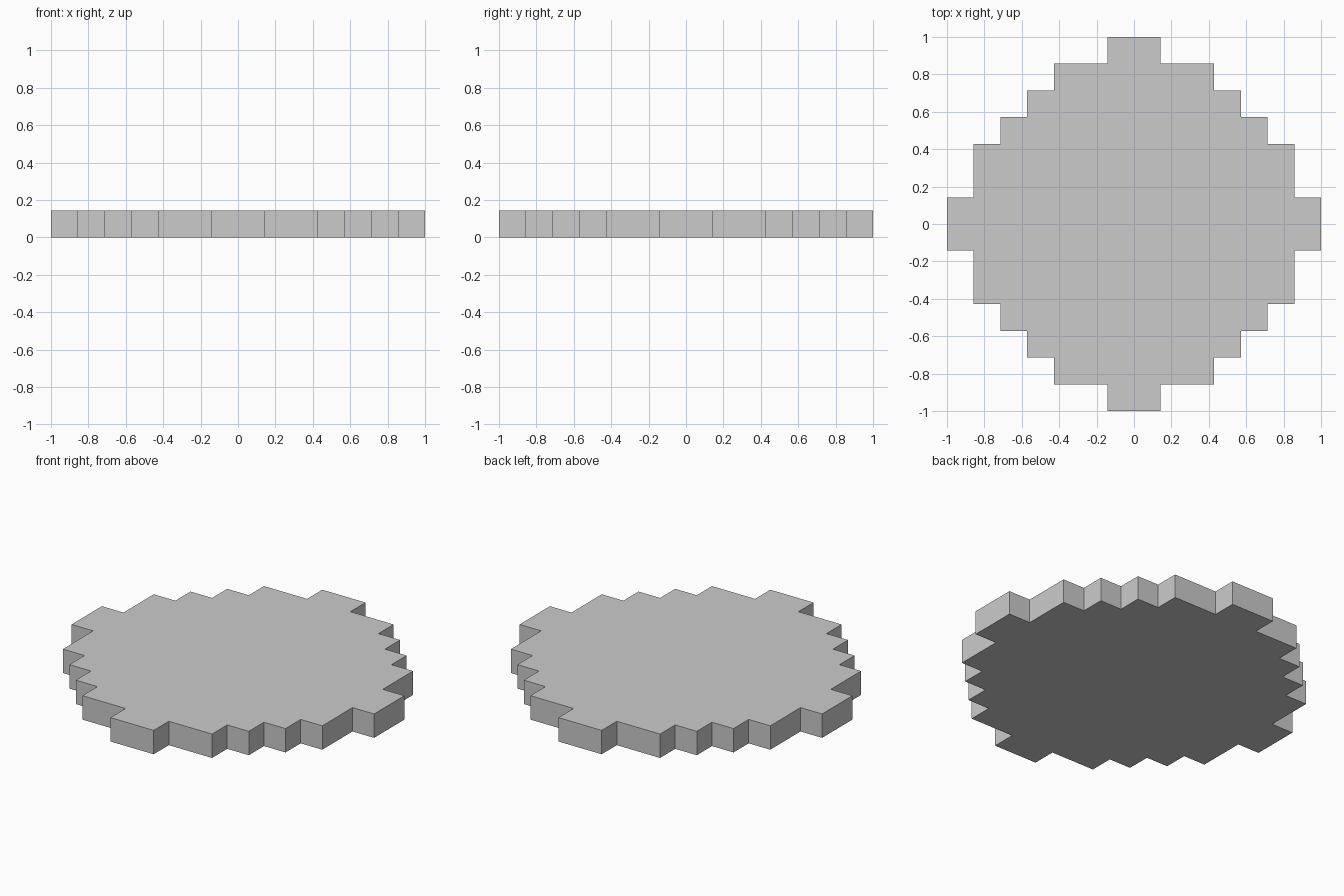
import bpy, bmesh

if "Cube" in bpy.data.objects:
    bpy.data.objects.remove(bpy.data.objects["Cube"])

# Stepped disc: one quadrant of the outline in block units (1 block = 1/7)
U = 1 / 7
quadrant = [(7, 1), (6, 1), (6, 3), (5, 3), (5, 4), (4, 4),
            (4, 5), (3, 5), (3, 6), (1, 6), (1, 7)]

# Repeat the quadrant by quarter turns to close the outline
outline = []
for _ in range(4):
    outline += quadrant
    quadrant = [(-y, x) for x, y in quadrant]

# Extrude the outline one block high
bm = bmesh.new()
base = bm.faces.new([bm.verts.new((x * U, y * U, 0)) for x, y in outline])
ext = bmesh.ops.extrude_face_region(bm, geom=[base], use_keep_orig=True)
top = [g for g in ext["geom"] if isinstance(g, bmesh.types.BMVert)]
bmesh.ops.translate(bm, verts=top, vec=(0, 0, U))
bmesh.ops.recalc_face_normals(bm, faces=bm.faces)

mesh = bpy.data.meshes.new("stepped_disc")
bm.to_mesh(mesh)
bm.free()
bpy.context.collection.objects.link(bpy.data.objects.new("stepped_disc", mesh))
